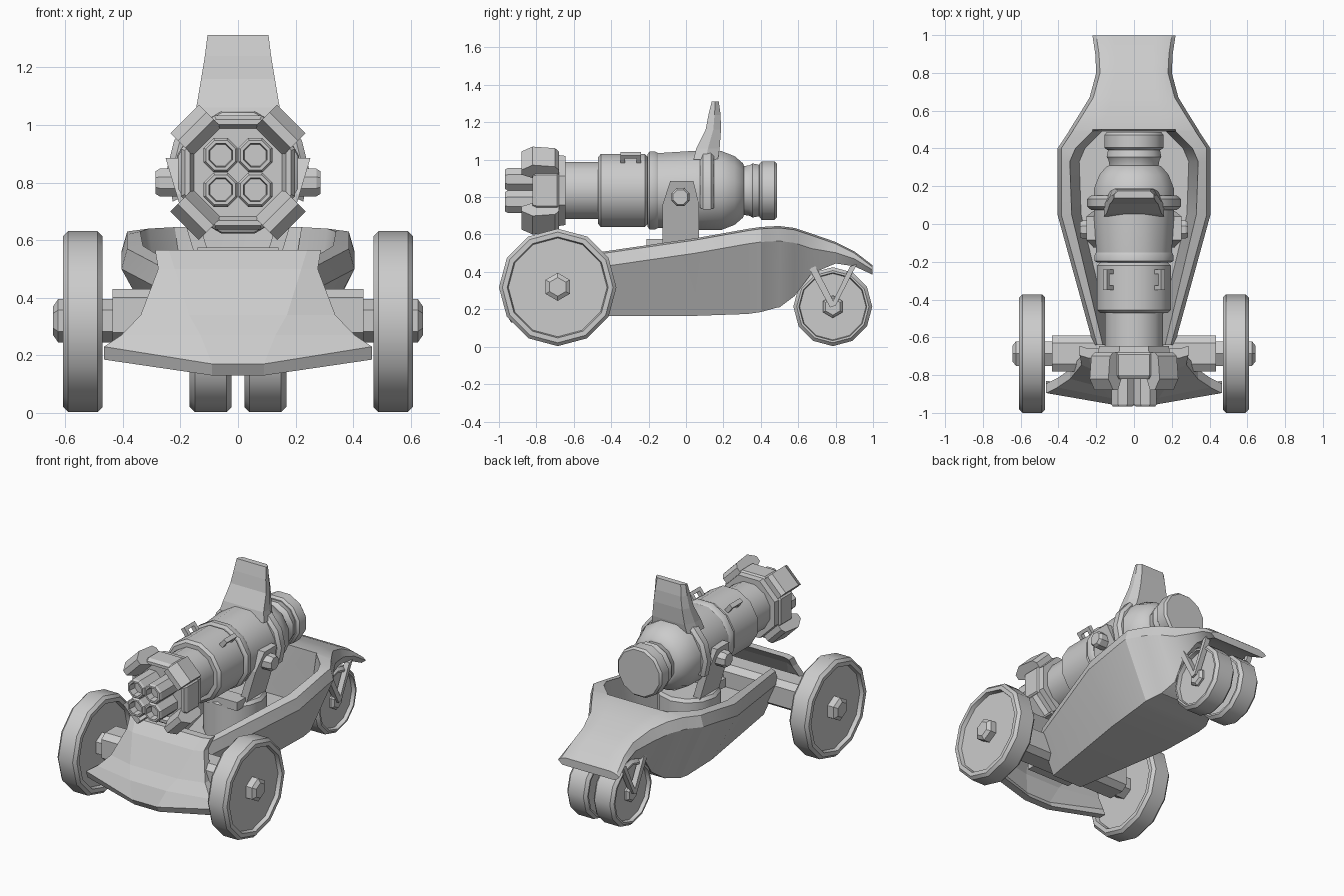
import bpy, bmesh
from math import sin, cos, pi, radians
from mathutils import Vector

if "Cube" in bpy.data.objects:
    bpy.data.objects.remove(bpy.data.objects["Cube"])

GZ = 0.835  # height of the gun axis


def loft(name, rings, smooth=None):
    """Skin a list of equal-length closed rings and cap both ends."""
    bm = bmesh.new()
    vs = [[bm.verts.new(p) for p in ring] for ring in rings]
    n = len(vs[0])
    for a, b in zip(vs, vs[1:]):
        for i in range(n):
            j = (i + 1) % n
            bm.faces.new((a[i], a[j], b[j], b[i]))
    bm.faces.new(vs[0])
    bm.faces.new(vs[-1])
    bmesh.ops.recalc_face_normals(bm, faces=bm.faces)
    me = bpy.data.meshes.new(name)
    bm.to_mesh(me)
    bm.free()
    ob = bpy.data.objects.new(name, me)
    bpy.context.collection.objects.link(ob)
    if smooth:
        bpy.ops.object.select_all(action='DESELECT')
        ob.select_set(True)
        bpy.context.view_layer.objects.active = ob
        bpy.ops.object.shade_smooth_by_angle(angle=radians(smooth))
    return ob


def lathe(name, profile, n, axis, c, rot=0.0, smooth=None):
    """Turn (position along axis, radius) pairs about an axis through c."""
    rings = []
    for a, r in profile:
        ring = []
        for i in range(n):
            t = rot + 2 * pi * i / n
            u, v = r * cos(t), r * sin(t)
            p = {'x': (a, u, v), 'y': (u, a, v), 'z': (u, v, a)}[axis]
            ring.append(Vector(c) + Vector(p))
        rings.append(ring)
    return loft(name, rings, smooth)


def prism_x(name, yz, x0, x1):
    return loft(name, [[(x, y, z) for y, z in yz] for x in (x0, x1)])


def radial_prism(name, yr, hw, deg):
    """Extrude a (y, radius) outline sideways at an angle round the gun."""
    t = radians(deg)
    return loft(name, [[(r * cos(t) - w * sin(t), y, GZ + r * sin(t) + w * cos(t))
                        for y, r in yr] for w in (-hw, hw)])


def box(name, x0, x1, y0, y1, z0, z1):
    return prism_x(name, [(y0, z0), (y1, z0), (y1, z1), (y0, z1)], x0, x1)


# Hull: open tub running into the rear fender
rings = []
for y, wi, wo, wb, zt, zf, zb in [
        (-.64, .165, .215, .11, .48, .30, .165), (.05, .33, .405, .22, .58, .30, .165),
        (.33, .34, .405, .24, .63, .30, .175), (.40, .31, .405, .24, .64, .30, .185),
        (.49, .22, .345, .20, .645, .30, .21), (.50, .22, .34, .20, .645, .645, .21),
        (.58, .19, .29, .16, .635, .635, .27), (.67, .17, .235, .17, .605, .605, .39),
        (.80, .15, .20, .17, .56, .56, .445), (.90, .15, .205, .17, .51, .51, .43),
        (.998, .16, .22, .19, .435, .435, .385)]:
    lip = zt - min(.08, (zt - zb) * .5)
    half = [(wi - .05, zf), (wi, zt), (wo - .02, zt - .01), (wo, lip), (wb, zb)]
    rings.append([(x, y, z) for x, z in half] + [(-x, y, z) for x, z in reversed(half)])
loft("hull", rings, 25)

# Front plough shield
rings = []
for z, y, w, wc, s, lift in [(.565, -.71, .288, .24, .015, 0), (.50, -.77, .277, .22, .025, 0),
                             (.34, -.865, .338, .17, .045, 0), (.27, -.92, .405, .13, .055, 0),
                             (.17, -.96, .465, .09, .065, .06), (.13, -.935, .465, .09, .055, .055)]:
    front = [(-w, y + s, z + lift), (-wc, y, z), (wc, y, z), (w, y + s, z + lift)]
    rings.append(front + [(x, yy + .05, zz) for x, yy, zz in reversed(front)])
loft("front_shield", rings)
box("shield_mount", -.16, .16, -.82, -.60, .27, .40)

# Front axle
prism_x("front_axle", [(-.78, .28), (-.74, .25), (-.63, .25), (-.59, .28),
                       (-.59, .40), (-.63, .43), (-.74, .43), (-.78, .40)], -.435, .435)


def wheel(name, s, y, R, x0, x1):
    b, d = .018, .025
    prof = [(x0 + d, R * .84), (x0, R * .86), (x0, R - b), (x0 + b, R),
            (x1 - b, R), (x1, R - b), (x1, R * .86), (x1 - d, R * .84)]
    lathe(name, [(s * a, r) for a, r in prof], 12, 'x', (0, y, R + .003), 0, 31)


for s, side in ((1, "right"), (-1, "left")):
    # Wheels, hubs and rear fork
    wheel(f"front_wheel_{side}", s, -.686, .314, .47, .608)
    lathe(f"front_hub_{side}", [(s * .43, .075), (s * .625, .075), (s * .642, .05)], 6, 'x',
          (0, -.686, .32), pi / 6)
    wheel(f"rear_wheel_{side}", s, .785, .211, .022, .168)
    lathe(f"rear_hub_{side}", [(s * .01, .06), (s * .155, .06), (s * .17, .045)], 6, 'x',
          (0, .785, .214), pi / 6)
    for k, (yt, zt) in enumerate(((.675, .43), (.895, .44))):
        prism_x(f"rear_strut_{side}_{k}", [(.77, .21), (.80, .22), (yt + .018, zt), (yt - .018, zt - .01)],
                s * .15, s * .185)

    # Trunnion bracket leaning in towards the drum, and its bolt
    outline = [(-.125, .45), (-.125, .76), (-.085, .885), (.04, .885), (.07, .76), (.07, .45)]
    loft(f"gun_bracket_{side}", [[(s * (x - .3 * (.88 - z)), y, z) for y, z in outline]
                                 for x in (.20, .25)])
    lathe(f"bracket_bolt_{side}", [(s * .20, .052), (s * .272, .052), (s * .287, .042)], 8, 'x',
          (0, -.03, .80), pi / 8)

    # Carry handle
    radial_prism(f"handle_{side}", [(-.35, .18), (-.35, .25), (-.24, .25), (-.24, .18), (-.265, .18),
                                    (-.265, .228), (-.325, .228), (-.325, .18)], .014, 90 - s * 38)

# Turret base
lathe("turret_drum", [(.25, .19), (.53, .19), (.55, .175)], 12, 'z', (0, -.03, 0), 0, 31)
box("turret_front_block", -.14, .14, -.21, -.10, .52, .575)

# Gun body, turned about its long axis
C = (0, 0, GZ)
lathe("gun_sleeve", [(-.66, .158), (-.47, .158), (-.47, .185), (-.455, .202), (-.22, .202), (-.205, .185),
                     (-.18, .185)], 12, 'y', C, pi / 12, 31)
lathe("gun_body", [(-.205, .20), (-.195, .216), (-.165, .216), (-.15, .207), (.05, .22), (.19, .218),
                   (.26, .19), (.305, .15), (.31, .135), (.34, .14), (.355, .15), (.40, .14)],
      12, 'y', C, pi / 12, 31)
lathe("gun_end_cap", [(.39, .13), (.392, .148), (.405, .162), (.472, .162), (.486, .15)],
      12, 'y', C, pi / 12, 31)

# Hoop over the body
arc = []
for i in range(10):
    t = radians(-24 + 228 * i / 9)
    arc.append([(r * cos(t), y, GZ + r * sin(t)) for y, r in
                ((.075, .19), (.075, .228), (.092, .248), (.133, .248), (.15, .228), (.15, .19))])
loft("body_hoop", arc, 31)

# Rear sight fin
rings = []
for z, w, yf, yb in [(1.0, .16, .04, .17), (1.06, .145, .055, .18), (1.16, .128, .105, .187),
                     (1.24, .115, .12, .185), (1.312, .106, .138, .175)]:
    ym = yf + .5 * (yb - yf)
    rings.append([(-w, yf, z), (w, yf, z), (w, ym, z), (w * .8, yb, z), (-w * .8, yb, z), (-w, ym, z)])
loft("sight_fin", rings)

# Muzzle block with corner claws
lathe("muzzle_block", [(-.79, .165), (-.82, .18), (-.82, .20), (-.80, .215), (-.69, .215), (-.68, .205),
                       (-.645, .20), (-.645, .15)], 8, 'y', C, pi / 8)
for deg in (45, 135, 225, 315):
    radial_prism(f"muzzle_claw_{deg}", [(-.88, .19), (-.88, .225), (-.82, .262), (-.70, .25),
                                        (-.68, .225), (-.68, .16), (-.81, .16)], .07, deg)

# Four hollow barrels
for x in (-.06, .06):
    for z in (-.06, .06):
        lathe("barrel", [(-.76, .064), (-.955, .064), (-.967, .056), (-.967, .044), (-.92, .04)], 8, 'y',
              (x, 0, GZ + z), pi / 8)
